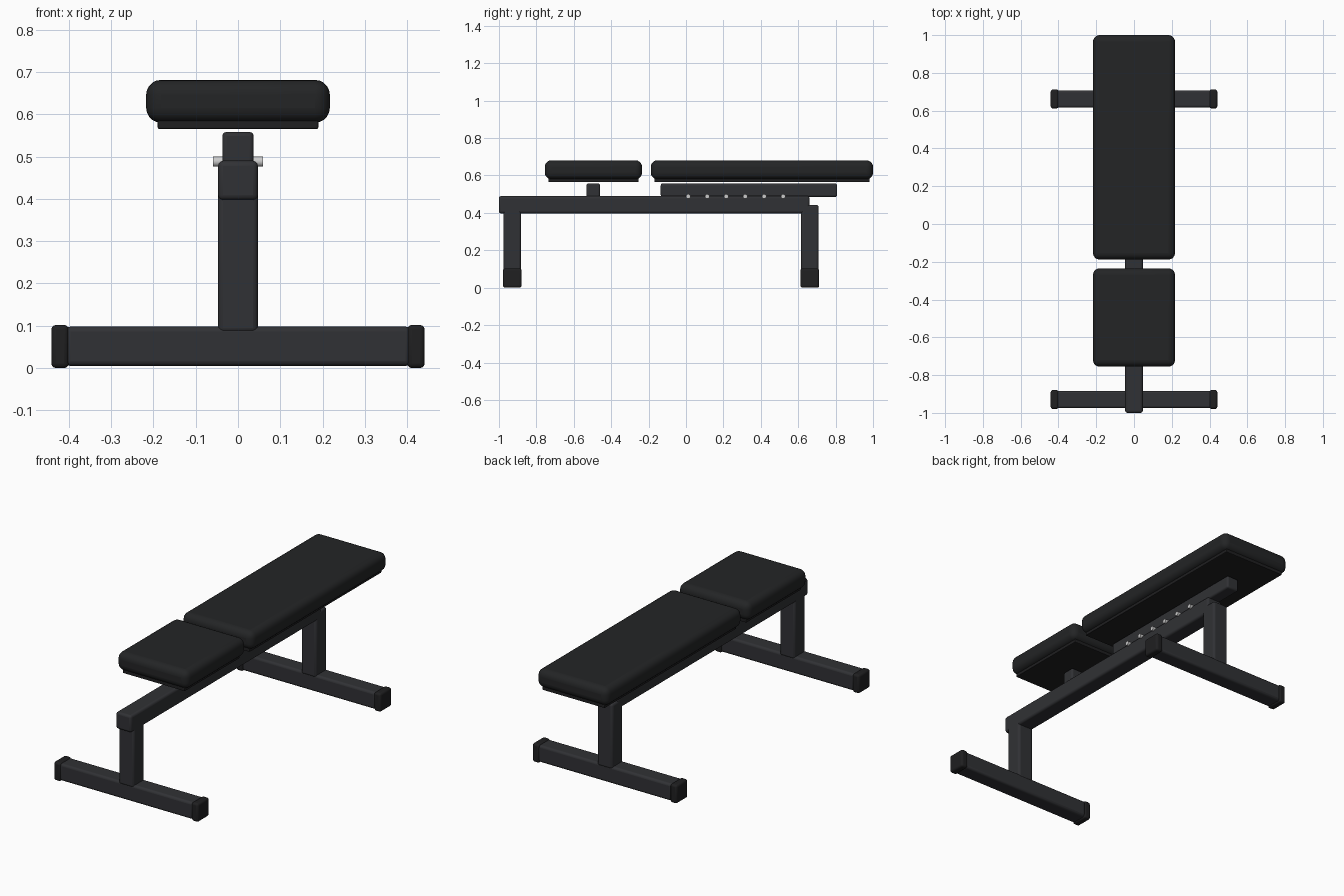
import bpy
import math

if "Cube" in bpy.data.objects:
    bpy.data.objects.remove(bpy.data.objects["Cube"])


def material(name, rgb):
    m = bpy.data.materials.new(name)
    m.diffuse_color = (*rgb, 1)
    m.use_nodes = True
    m.node_tree.nodes["Principled BSDF"].inputs["Base Color"].default_value = m.diffuse_color
    return m


PAD = material("pad_vinyl", (0.017, 0.018, 0.019))
FRAME = material("frame_paint", (0.03, 0.031, 0.035))
RUBBER = material("rubber", (0.014, 0.014, 0.015))
STEEL = material("steel", (0.55, 0.55, 0.55))


def finish(ob, name, mat, bevel, segments):
    ob.name = name
    ob.data.materials.append(mat)
    if bevel:
        mod = ob.modifiers.new("bevel", 'BEVEL')
        mod.width = bevel
        mod.segments = segments
        mod.limit_method = 'ANGLE'
    bpy.ops.object.shade_smooth_by_angle(angle=math.radians(35))
    if bevel:
        bpy.ops.object.modifier_apply(modifier="bevel")
        bpy.ops.object.shade_smooth_by_angle(angle=math.radians(35))


def box(name, x, y, z, mat, bevel=0.01, segments=3):
    """Rounded box from (min, max) ranges."""
    bpy.ops.mesh.primitive_cube_add(size=1, location=[sum(r) / 2 for r in (x, y, z)])
    ob = bpy.context.object
    ob.scale = [r[1] - r[0] for r in (x, y, z)]
    bpy.ops.object.transform_apply(location=False, rotation=False, scale=True)
    finish(ob, name, mat, bevel, segments)


# Padded seat and backrest with their backing boards
for name, y0, y1 in (("seat", -0.755, -0.235), ("backrest", -0.188, 1.0)):
    box(name + "_pad", (-0.217, 0.217), (y0, y1), (0.58, 0.681), PAD, 0.035, 5)
    box(name + "_board", (-0.19, 0.19), (y0 + 0.019, y1 - 0.019), (0.565, 0.585), RUBBER, 0.004, 2)

# Main beam, backrest rail and seat post
box("main_beam", (-0.047, 0.047), (-1.0, 0.66), (0.397, 0.49), FRAME, 0.012)
box("backrest_rail", (-0.037, 0.037), (-0.135, 0.808), (0.485, 0.557), FRAME)
box("seat_post", (-0.037, 0.037), (-0.532, -0.46), (0.455, 0.558), FRAME)

# Front and rear legs, foot bars and end caps
for name, y in (("front", -0.929), ("rear", 0.662)):
    box(name + "_leg", (-0.047, 0.047), (y - 0.047, y + 0.047), (0.083, 0.443), FRAME, 0.012)
    box(name + "_foot_bar", (-0.408, 0.408), (y - 0.046, y + 0.046), (0.005, 0.098), FRAME, 0.012)
    for side, s in (("left", -1), ("right", 1)):
        x = sorted((s * 0.4, s * 0.441))
        box(f"{name}_{side}_end_cap", x, (y - 0.05, y + 0.05), (0, 0.102), RUBBER, 0.011)

# Row of adjustment pins through the backrest rail
for i in range(6):
    bpy.ops.mesh.primitive_cylinder_add(vertices=20, radius=0.012, depth=0.118,
                                        location=(0, 0.012 + i * 0.1015, 0.488),
                                        rotation=(0, math.pi / 2, 0))
    finish(bpy.context.object, f"adjustment_pin_{i + 1}", STEEL, 0, 0)
